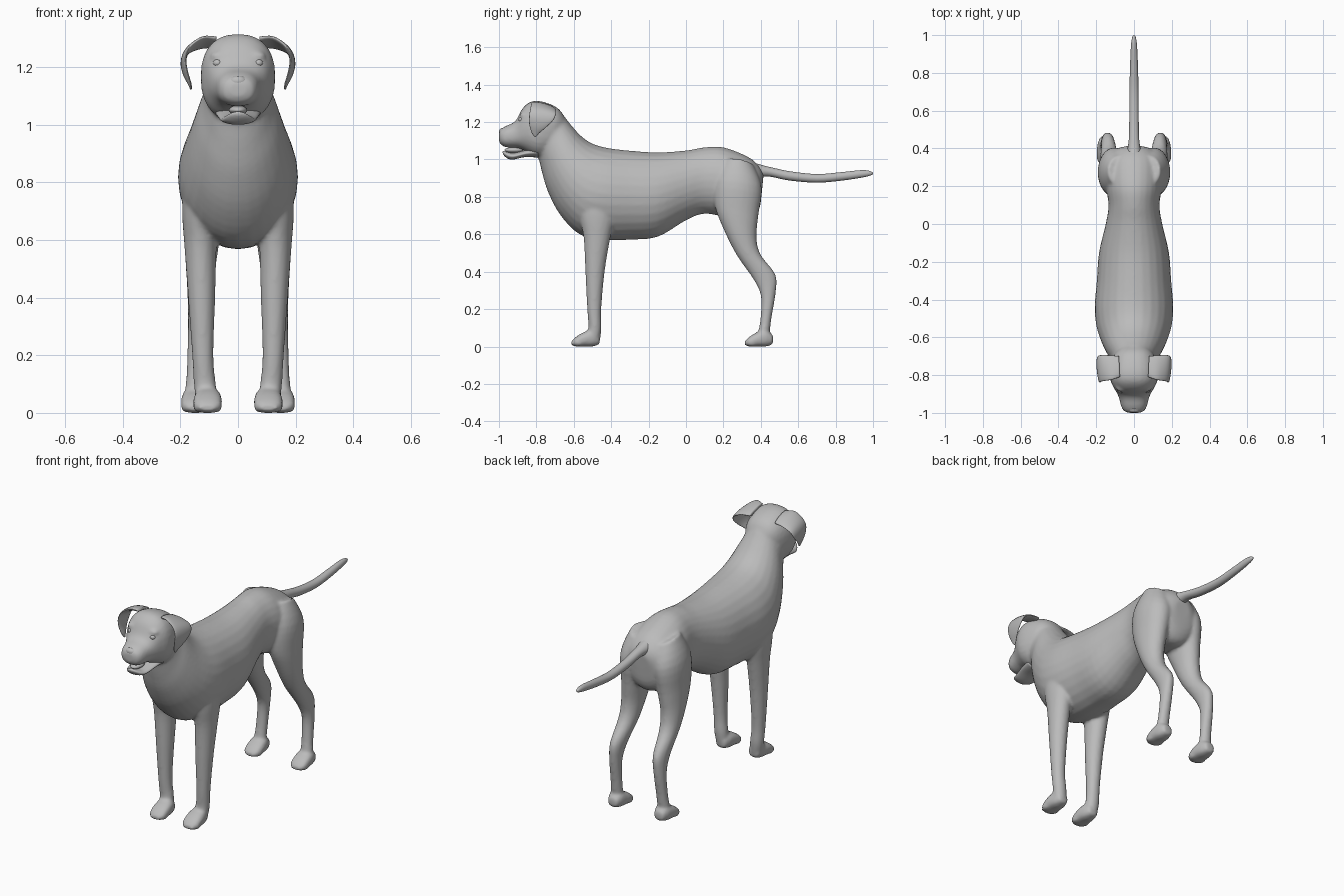
import bpy
import bmesh
from math import sin, cos, pi, copysign
from mathutils import Vector, Matrix

cube = bpy.data.objects.get("Cube")
if cube:
    bpy.data.objects.remove(cube, do_unlink=True)

coat = bpy.data.materials.new("plain grey")
coat.use_nodes = True
grey = (0.5, 0.5, 0.5, 1)
coat.diffuse_color = grey
coat.node_tree.nodes["Principled BSDF"].inputs["Base Color"].default_value = grey


def spline(p, q, r, s, t):
    """Catmull-Rom blend between q and r."""
    return 0.5 * (2 * q + (r - p) * t + (2 * p - 5 * q + 4 * r - s) * t * t
                  + (3 * q - p - 3 * r + s) * t ** 3)


def loft(bm, rings, square=1.0, sides=28, steps=4):
    """Smooth closed tube; every ring is (edge point, opposite edge point, half width)."""
    fine = []
    last = len(rings) - 1
    for i in range(last):
        keys = [rings[min(max(i + k, 0), last)] for k in (-1, 0, 1, 2)]
        for j in range(steps):
            fine.append([spline(*[key[c] for key in keys], j / steps) for c in range(3)])
    fine.append(list(rings[-1]))
    mids = [(a + b) / 2 for a, b, w in fine]
    loops = []
    for i, (a, b, w) in enumerate(fine):
        tangent = mids[min(i + 1, len(mids) - 1)] - mids[max(i - 1, 0)]
        half = (a - b) / 2
        side = half.cross(tangent).normalized() * max(w, 0.002)
        loop = []
        for k in range(sides):
            c, s = cos(2 * pi * k / sides), sin(2 * pi * k / sides)
            c, s = copysign(abs(c) ** square, c), copysign(abs(s) ** square, s)
            loop.append(bm.verts.new(mids[i] + half * c + side * s))
        loops.append(loop)
    faces = [bm.faces.new(loops[0]), bm.faces.new(loops[-1][::-1])]
    for low, high in zip(loops, loops[1:]):
        for k in range(sides):
            n = (k + 1) % sides
            faces.append(bm.faces.new((low[k], high[k], high[n], low[n])))
    bmesh.ops.recalc_face_normals(bm, faces=faces)


def profile(rows, x=0.0, dy=0.0):
    """Rings from side-outline pairs: y, z, opposite y, opposite z, half width."""
    return [(Vector((x, y + dy, z)), Vector((x, v + dy, u)), w) for y, z, v, u, w in rows]


def limb(rows, side):
    """Like profile, with the ring centre's distance from the middle before the width."""
    return [(Vector((side * x, y, z)), Vector((side * x, v, u)), w)
            for y, z, v, u, x, w in rows]


def ball(bm, centre, size):
    matrix = Matrix.Translation(centre) @ Matrix.Diagonal((*size, 1))
    bmesh.ops.create_uvsphere(bm, u_segments=20, v_segments=12, radius=1, matrix=matrix)


def finish(name, bm, voxel=0.0, smooth=0):
    mesh = bpy.data.meshes.new(name)
    bm.to_mesh(mesh)
    bm.free()
    mesh.materials.append(coat)
    mesh.shade_smooth()
    obj = bpy.data.objects.new(name, mesh)
    bpy.context.collection.objects.link(obj)
    if voxel:
        remesh = obj.modifiers.new("Blend", "REMESH")
        remesh.mode = "VOXEL"
        remesh.voxel_size = voxel
        remesh.use_smooth_shade = True
        relax = obj.modifiers.new("Relax", "SMOOTH")
        relax.factor = 0.5
        relax.iterations = smooth
    return obj


# Trunk and neck, from rump to skull
TRUNK = [
    (.415, .92, .405, .82, .05), (.39, .965, .39, .73, .11), (.33, 1.015, .34, .68, .15),
    (.2, 1.065, .22, .69, .15), (.1, 1.065, .1, .71, .135), (0, 1.048, 0, .675, .15),
    (-.15, 1.038, -.15, .587, .185), (-.3, 1.047, -.3, .571, .197),
    (-.42, 1.062, -.45, .57, .208), (-.5, 1.085, -.57, .6, .2), (-.56, 1.125, -.67, .7, .175),
    (-.615, 1.185, -.735, .82, .145), (-.65, 1.23, -.767, .92, .12),
    (-.69, 1.27, -.79, 1.01, .108), (-.74, 1.285, -.82, 1.05, .09),
]
# Skull and upper muzzle
SKULL = [
    (-.64, 1.21, -.7, 1.08, .08), (-.68, 1.27, -.73, 1.03, .11), (-.75, 1.305, -.78, 1.012, .127),
    (-.82, 1.312, -.82, 1.022, .127), (-.87, 1.278, -.86, 1.045, .108),
    (-.905, 1.215, -.895, 1.06, .088), (-.93, 1.193, -.93, 1.063, .077),
    (-.965, 1.178, -.965, 1.066, .068), (-.992, 1.16, -.99, 1.08, .052),
    (-1, 1.14, -1, 1.1, .025),
]
FRONT_LEG = [
    (-.58, .86, -.38, .86, .12, .07), (-.57, .7, -.38, .7, .13, .064),
    (-.547, .58, -.405, .58, .13, .056), (-.538, .4, -.435, .4, .126, .047),
    (-.528, .2, -.453, .2, .122, .037), (-.522, .1, -.452, .1, .115, .038),
    (-.54, .05, -.46, .03, .108, .038),
]
HIND_LEG = [
    (.2, 1, .36, .97, .07, .07), (.15, .88, .405, .85, .1, .088), (.155, .75, .387, .7, .115, .075),
    (.2, .63, .377, .58, .125, .062), (.27, .49, .4, .49, .13, .05),
    (.36, .36, .478, .385, .137, .037), (.4, .27, .48, .29, .142, .032),
    (.398, .15, .457, .15, .146, .032), (.385, .07, .443, .04, .15, .035),
]
PAW = [
    (-.462, .06, -.462, .012, .028), (-.5, .09, -.5, 0, .044), (-.55, .075, -.55, 0, .05),
    (-.59, .05, -.59, 0, .046), (-.612, .028, -.612, .008, .03),
]

# One continuous skin for trunk, head and legs
skin = bmesh.new()
loft(skin, profile(TRUNK))
loft(skin, profile(SKULL), square=0.85)
for side in (-1, 1):
    loft(skin, limb(FRONT_LEG, side))
    loft(skin, limb(HIND_LEG, side))
    for x, dy in ((.105, 0), (.148, .927)):
        loft(skin, profile(PAW, side * x, dy), square=0.8)
        # Toes
        for k in range(4):
            toe = (k - 1.5) * .024
            ball(skin, (side * x + toe, dy - .588 + abs(toe) * .4, .024), (.014, .028, .023))
    # Brow
    ball(skin, (side * .065, -.865, 1.238), (.032, .025, .016))
finish("body", skin, voxel=0.009, smooth=5)

# Tail
tail = bmesh.new()
loft(tail, profile([
    (.32, 1.0, .34, .9, .05), (.39, .975, .39, .905, .036), (.46, .957, .45, .908, .027),
    (.56, .936, .55, .888, .025), (.7, .922, .7, .876, .024), (.83, .932, .84, .888, .021),
    (.94, .943, .95, .905, .016), (.985, .938, .988, .915, .01), (1, .928, 1, .922, .003),
]))
finish("tail", tail)

# Lower jaw
jaw = bmesh.new()
loft(jaw, profile([
    (-.79, 1.075, -.79, 1.01, .08), (-.86, 1.05, -.86, 1.013, .072),
    (-.92, 1.035, -.92, 1.0, .06), (-.955, 1.04, -.95, 1.003, .046),
    (-.975, 1.045, -.97, 1.018, .028), (-.981, 1.04, -.979, 1.03, .01),
]))
finish("lower_jaw", jaw)

# Tongue
tongue = bmesh.new()
ball(tongue, (0, -.92, 1.05), (.032, .05, .016))
finish("tongue", tongue)

# Nose
nose = bmesh.new()
ball(nose, (0, -.982, 1.15), (.03, .017, .019))
finish("nose", nose)

# Ears: thin folded flaps, front edge then back edge
EAR = [
    ((.075, -.81, 1.3), (.08, -.7, 1.27), .014), ((.12, -.825, 1.303), (.13, -.695, 1.265), .012),
    ((.165, -.832, 1.272), (.18, -.695, 1.245), .01), ((.182, -.838, 1.235), (.195, -.71, 1.21), .008),
    ((.178, -.838, 1.19), (.187, -.75, 1.17), .007), ((.166, -.826, 1.145), (.17, -.785, 1.14), .006),
    ((.162, -.81, 1.122), (.163, -.8, 1.122), .003),
]
for side, word in ((-1, "right"), (1, "left")):
    flip = Vector((side, 1, 1))
    ear = bmesh.new()
    loft(ear, [(Vector(a) * flip, Vector(b) * flip, w) for a, b, w in EAR])
    finish(word + "_ear", ear)
    # Eyes
    eye = bmesh.new()
    ball(eye, (side * .07, -.88, 1.213), (.017, .016, .014))
    finish(word + "_eye", eye)
